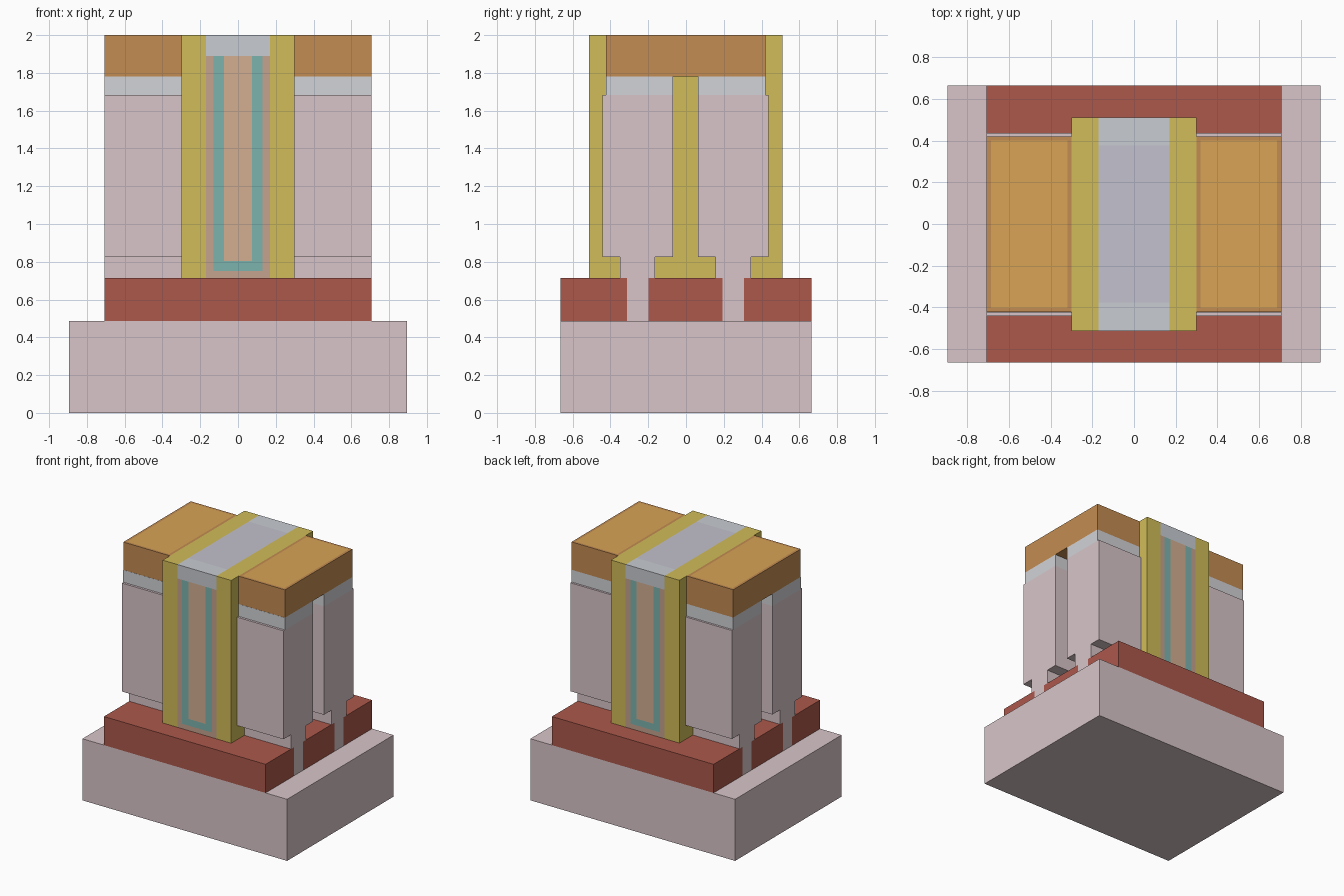
import bpy, bmesh

if "Cube" in bpy.data.objects:
    bpy.data.objects.remove(bpy.data.objects["Cube"])


def material(name, r, g, b):
    m = bpy.data.materials.new(name)
    lin = [((v / 255 + 0.055) / 1.055) ** 2.4 for v in (r, g, b)]
    m.diffuse_color = (*lin, 1)
    m.use_nodes = True
    m.node_tree.nodes["Principled BSDF"].inputs["Base Color"].default_value = m.diffuse_color
    return m


PINK = material("silicon", 216, 197, 201)
RED = material("isolation_red", 172, 88, 75)
YELLOW = material("spacer_yellow", 208, 188, 88)
SILVER = material("contact_silver", 210, 211, 215)
COPPER = material("liner_copper", 195, 140, 82)
AMBER = material("fill_amber", 216, 163, 86)
BROWN = material("dielectric_brown", 197, 163, 142)
TEAL = material("metal_teal", 125, 180, 175)
TAN = material("fill_tan", 211, 175, 145)
CAP = material("cap_grey", 200, 204, 210)
LILAC = material("cap_lilac", 195, 193, 205)


def prism(name, profile, axis, lo, hi, mat):
    """Extrude a 2D profile: axis 'x' takes (y, z) points, axis 'y' takes (x, z)."""
    bm = bmesh.new()
    pts = [(lo, u, v) if axis == 'x' else (u, lo, v) for u, v in profile]
    face = bm.faces.new([bm.verts.new(p) for p in pts])
    new = bmesh.ops.extrude_face_region(bm, geom=[face])["geom"]
    step = (hi - lo, 0, 0) if axis == 'x' else (0, hi - lo, 0)
    bmesh.ops.translate(bm, vec=step, verts=[g for g in new if isinstance(g, bmesh.types.BMVert)])
    bmesh.ops.recalc_face_normals(bm, faces=bm.faces)
    me = bpy.data.meshes.new(name)
    bm.to_mesh(me)
    bm.free()
    me.materials.append(mat)
    ob = bpy.data.objects.new(name, me)
    bpy.context.collection.objects.link(ob)
    return ob


def box(name, x, y, z, mat):
    return prism(name, [(y[0], z[0]), (y[1], z[0]), (y[1], z[1]), (y[0], z[1])], 'x', *x, mat)


def trough(name, xo, xi, zo, zi, top, mat):
    """U-shaped gate layer running front to back."""
    prism(name, [(-xo, top), (-xo, zo), (xo, zo), (xo, top),
                 (xi, top), (xi, zi), (-xi, zi), (-xi, top)], 'y', *GATE_Y, mat)


X, Y = 0.707, 0.665          # device half length, base half depth
Z0, Z1, Z2 = 0.487, 0.713, 0.826   # base top, isolation top, neck top
Z3, Z4, TOP = 1.683, 1.78, 2.0     # epitaxy top, contact layer top, overall top
GATE_Y = (-0.513, 0.51)
FINS = (-0.256, 0.25)        # fin centres
FH, NH, EH = 0.057, 0.093, 0.186   # half widths: fin, neck, epitaxy

# Substrate slab and the two fins
box("substrate", (-0.895, 0.895), (-Y, Y), (0, Z0), PINK)
for i, c in enumerate(FINS):
    box(f"fin_{i}", (-X, X), (c - FH, c + FH), (Z0, Z1), PINK)

# Isolation strips between and outside the fins
edges = [-Y, FINS[0] - FH, FINS[0] + FH, FINS[1] - FH, FINS[1] + FH, Y]
for i in range(0, 6, 2):
    box(f"isolation_{i // 2}", (-X, X), (edges[i], edges[i + 1]), (Z0, Z1), RED)

# Both ends: epitaxy blocks, contact layers and metal contacts
for side, (xa, xb) in {"left": (-X, -0.3), "right": (0.3, X)}.items():
    for i, c in enumerate(FINS):
        half = [(NH, Z1), (NH, Z2), (EH, Z2), (EH, Z3)]
        prof = [(c + h, z) for h, z in half] + [(c - h, z) for h, z in reversed(half)]
        prism(f"epitaxy_{side}_{i}", prof, 'x', xa, xb, PINK)
        y = (c - 0.168, c + EH) if c < 0 else (c - EH, c + 0.17)
        box(f"contact_layer_{side}_{i}", (xa, xb), y, (Z3, Z4), SILVER)
    # metal liner as a rim around its fill
    t, ya, yb = 0.02, -0.423, 0.42
    box(f"contact_floor_{side}", (xa, xb), (ya, yb), (Z4, Z4 + t), COPPER)
    for j, (p, q) in enumerate([(xa, xa + t), (xb - t, xb)]):
        box(f"contact_end_wall_{side}_{j}", (p, q), (ya, yb), (Z4 + t, TOP), COPPER)
    for j, (p, q) in enumerate([(ya, ya + t), (yb - t, yb)]):
        box(f"contact_side_wall_{side}_{j}", (xa + t, xb - t), (p, q), (Z4 + t, TOP), COPPER)
    box(f"contact_fill_{side}", (xa + t, xb - t), (ya + t, yb - t), (Z4 + t, TOP), AMBER)

# Gate spacers
for side, xs in {"left": (-0.3, -0.17), "right": (0.17, 0.3)}.items():
    box(f"spacer_{side}", xs, GATE_Y, (Z1, TOP), YELLOW)

# Nested gate layers
G = 1.89
trough("gate_dielectric", 0.17, 0.13, Z1, 0.752, G, BROWN)
trough("gate_metal", 0.13, 0.075, 0.752, 0.805, G, TEAL)
box("gate_fill", (-0.075, 0.075), GATE_Y, (0.805, G), TAN)

# Gate cap with a lilac centre
ys = [GATE_Y[0], -0.376, 0.376, GATE_Y[1]]
for i, (n, m) in enumerate([("cap_front", CAP), ("cap_middle", LILAC), ("cap_back", CAP)]):
    box(n, (-0.17, 0.17), (ys[i], ys[i + 1]), (G, TOP), m)
